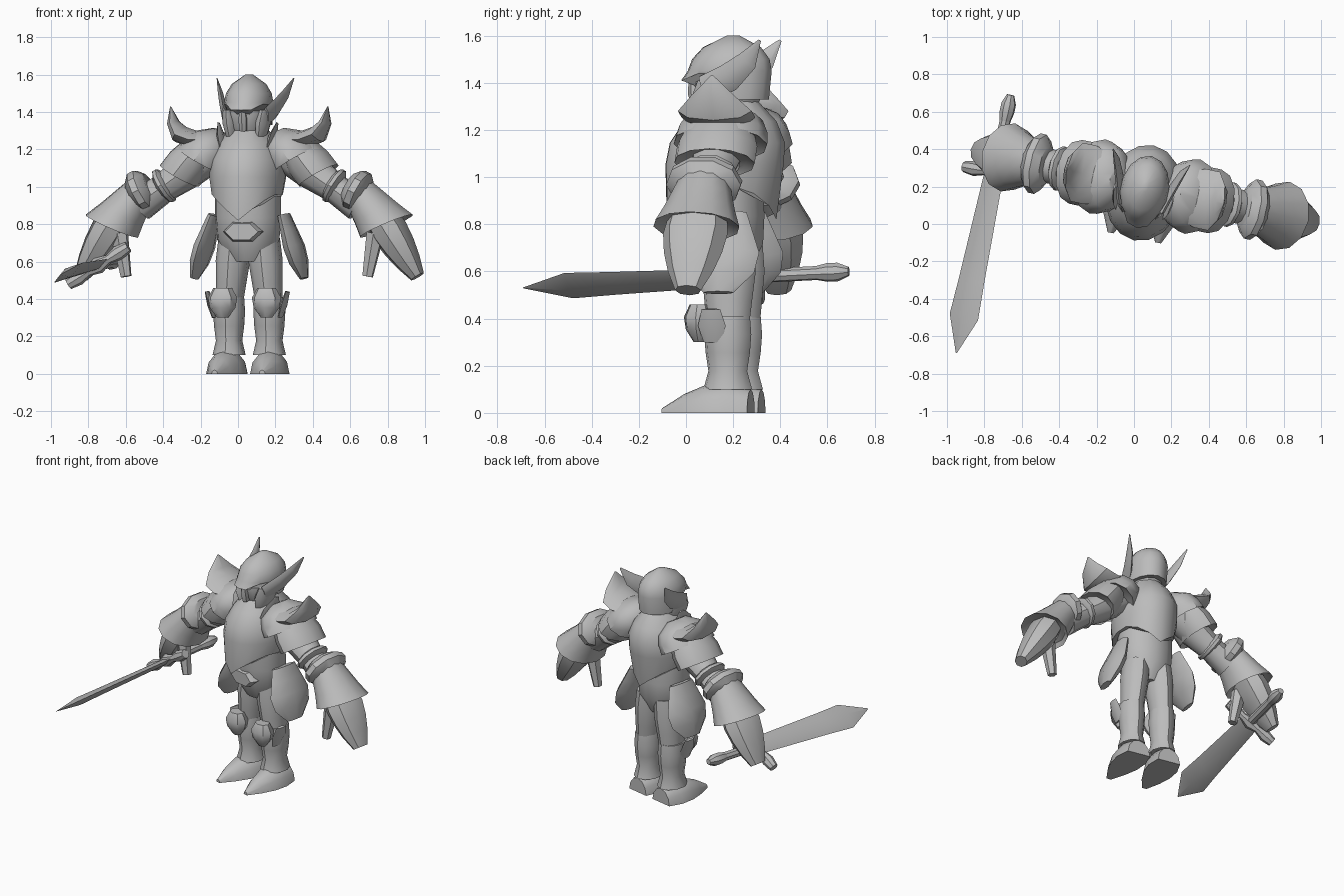
import bpy, bmesh, math
from mathutils import Vector, Matrix

cube = bpy.data.objects.get("Cube")
if cube:
    bpy.data.objects.remove(cube)

steel = bpy.data.materials.new("steel_grey")
steel.use_nodes = True
grey = (0.5, 0.5, 0.5, 1)
steel.diffuse_color = grey
steel.node_tree.nodes["Principled BSDF"].inputs["Base Color"].default_value = grey

# The figure stands turned a little to its right
stance = Matrix.Translation((0.06, 0.2, 0)) @ Matrix.Rotation(math.radians(-12), 4, "Z")
ACROSS, FORE_AFT, UP = Vector((1, 0, 0)), Vector((0, 1, 0)), Vector((0, 0, 1))
STRAIGHT = Vector((0, 0, 0))


def ring_points(centre, normal, broad, radius, depth, sides):
    """Ellipse in the plane of normal; depth stretches it along broad."""
    normal = normal.normalized()
    long_side = (broad - normal * broad.dot(normal)).normalized()
    short_side = normal.cross(long_side)
    angles = [math.tau * k / sides for k in range(sides)]
    return [centre + long_side * (radius * depth * math.cos(a)) + short_side * (radius * math.sin(a))
            for a in angles]


def part(name, start, end, radii, depth=1.0, sides=10, broad=FORE_AFT, normal=None,
         bend=STRAIGHT, lip=False, shape=None, paired=False, placed=stance):
    """Skin evenly spaced rings from start to end, optionally bowed, lipped and mirrored."""
    start, end, bend = Vector(start), Vector(end), Vector(bend)
    last = len(radii) - 1
    rings = []
    for i, radius in enumerate(radii):
        t = i / last
        centre = start.lerp(end, t) + bend * math.sin(math.pi * t)
        tangent = normal or (end - start + bend * math.pi * math.cos(math.pi * t))
        rings.append(ring_points(centre, Vector(tangent), broad, radius, depth, sides))
    if lip:
        # Fold the open rim of a plate inward to give it thickness
        inner = start.lerp(end, 0.9)
        rings.append([inner + (p - end) * 0.8 for p in rings[-1]])
    if shape:
        rings = [[shape(p, i) for p in ring] for i, ring in enumerate(rings)]

    bm = bmesh.new()
    loops = [[bm.verts.new(p) for p in ring] for ring in rings]
    for lower, upper in zip(loops, loops[1:]):
        for k in range(sides):
            bm.faces.new((lower[k - 1], lower[k], upper[k], upper[k - 1]))
    for cap in (loops[0], loops[-1]):
        bm.faces.new(cap)
    bmesh.ops.recalc_face_normals(bm, faces=bm.faces)
    mesh = bpy.data.meshes.new(name)
    bm.to_mesh(mesh)
    bm.free()
    mesh.materials.append(steel)
    mesh.shade_smooth()
    mesh.set_sharp_from_angle(angle=math.radians(38))
    obj = bpy.data.objects.new(name, mesh)
    bpy.context.collection.objects.link(obj)
    obj.matrix_world = placed
    if paired:
        obj.modifiers.new("mirror", "MIRROR").use_mirror_merge = False


def pointed_hem(p, ring):
    """Breastplate hem dips to a point at front and back."""
    if ring == 0:
        p.z -= 0.14 * max(0, 1 - abs(p.x) / 0.17)
    return p


def beaked_rim(p, ring):
    """Helmet rim forms a beak over the face and drops over the nape."""
    if ring == 0:
        if p.y > 0:
            p.z -= 0.07
        elif p.y < -0.15:
            p.y -= 0.03
            p.z += 0.01
        else:
            p.z += 0.04
    return p


def flat_sole(p, ring):
    p.z = max(p.z, 0)
    return p


# Torso
part("waist", (0, -.02, .6), (0, -.03, .95), (.1, .17, .18, .18), depth=.9, sides=12, normal=UP)
part("breastplate", (0, -.05, .96), (0, 0, 1.33), (.19, .205, .2, .16, .08), depth=1.25,
     sides=16, normal=UP, shape=pointed_hem)
part("gorget", (0, 0, 1.24), (0, 0, 1.34), (.12, .09), depth=1.1, sides=12)
part("belt_buckle", (0, -.14, .76), (0, -.2, .76), (.06, .06, .05), depth=1.8, sides=6, broad=ACROSS)

# Head and helmet
part("face", (0, -.02, 1.26), (0, -.02, 1.45), (.07, .1, .11, .11), depth=1.35, sides=12)
part("helmet", (0, -.02, 1.4), (0, 0, 1.6), (.125, .13, .12, .09, .02), depth=1.4, sides=14,
     normal=UP, shape=beaked_rim)
part("cheek_guards", (.08, -.07, 1.27), (.1, -.06, 1.41), (.03, .04, .03), depth=2.4,
     sides=8, normal=UP, paired=True)
part("nose_guard", (0, -.15, 1.3), (0, -.17, 1.42), (.02, .025, .015), depth=1.5, sides=6)
part("helmet_wings", (.11, -.1, 1.37), (.21, .16, 1.58), (.02, .02, .015, .002), depth=3,
     sides=6, broad=UP - FORE_AFT, bend=(0, .03, -.02), paired=True)

# Shoulders
shoulder_slope = Vector((.5, 0, -.86))
part("upper_pauldrons", (.15, 0, 1.29), (.26, 0, 1.14), (.05, .12, .14, .145), depth=1.4,
     sides=12, normal=shoulder_slope, lip=True, paired=True)
part("lower_pauldrons", (.27, 0, 1.2), (.38, 0, 1.06), (.1, .12, .12), depth=1.45,
     sides=12, normal=shoulder_slope, lip=True, paired=True)
part("shoulder_horns", (.2, 0, 1.25), (.43, 0, 1.43), (.04, .05, .05, .03, .002), depth=3.2,
     sides=8, bend=(.06, 0, -.06), paired=True)
part("collar_fins", (.12, -.08, 1.18), (.16, -.03, 1.34), (.02, .02, .005), depth=4,
     sides=6, paired=True)

# Arms
part("upper_arms", (.2, 0, 1.18), (.6, 0, .9), (.1, .1, .08, .09), depth=1.1, paired=True)
part("arm_bands", (.44, 0, 1.02), (.49, 0, .99), (.07, .1, .1, .07), depth=1.2, paired=True)
part("elbow_cuffs", (.54, 0, 1), (.64, 0, .95), (.08, .12, .12, .08), depth=1.35, paired=True)
part("gauntlets", (.59, 0, .99), (.75, 0, .79), (.09, .11, .13, .155), depth=1.2, sides=12,
     normal=(.4, 0, -.9), lip=True, paired=True)
part("hands", (.72, 0, .84), (.92, 0, .52), (.09, .1, .09, .07, .04), depth=1.4, sides=8, paired=True)
part("thumbs", (.7, -.05, .75), (.66, -.06, .52), (.05, .04, .03), sides=6, paired=True)

# Hips and legs
part("hip_plates", (.19, 0, .85), (.3, 0, .51), (.03, .04, .05, .045, .02), depth=3.3,
     sides=8, paired=True)
part("thighs", (.08, 0, .72), (.11, 0, .36), (.085, .09, .08, .07), depth=1.3, paired=True)
part("greaves", (.11, 0, .41), (.11, 0, .1), (.08, .085, .08, .07, .088), depth=1.2,
     lip=True, paired=True)
part("knee_guards", (.12, -.12, .3), (.12, -.12, .46), (.03, .07, .08, .05), depth=.85,
     sides=8, paired=True)
part("knee_wings", (.18, -.05, .3), (.22, -.05, .44), (.01, .015, .01), depth=4, sides=6, paired=True)
part("boots", (.11, .1, 0), (.13, -.28, 0), (.1, .13, .12, .08, .02), depth=.8, sides=12,
     broad=ACROSS, normal=-FORE_AFT, shape=flat_sole, paired=True)

# Sword, held in the right hand
pommel_end, blade_tip = Vector((-.66, .69, .6)), Vector((-.95, -.69, .53))
blade_breadth = Vector((.8, 0, .55))


def sword_part(name, begin, finish, radii, **options):
    """A piece of the sword between two fractions of its length."""
    part(name, pommel_end.lerp(blade_tip, begin), pommel_end.lerp(blade_tip, finish), radii,
         broad=blade_breadth, placed=Matrix.Identity(4), **options)


sword_part("sword_pommel", 0, .1, (.02, .04, .04, .03), sides=8)
sword_part("sword_grip", .1, .3, (.03, .03), sides=8)
sword_part("sword_blade", .3, 1, (.018, .02, .022, .024, .027, .001), depth=3.5, sides=4)

hub = pommel_end.lerp(blade_tip, .3)
reach = Vector((.16, -.03, .1))
part("sword_guard", hub - reach, hub + reach, (.03, .04, .025, .045, .025, .04, .03), sides=8,
     placed=Matrix.Identity(4))
